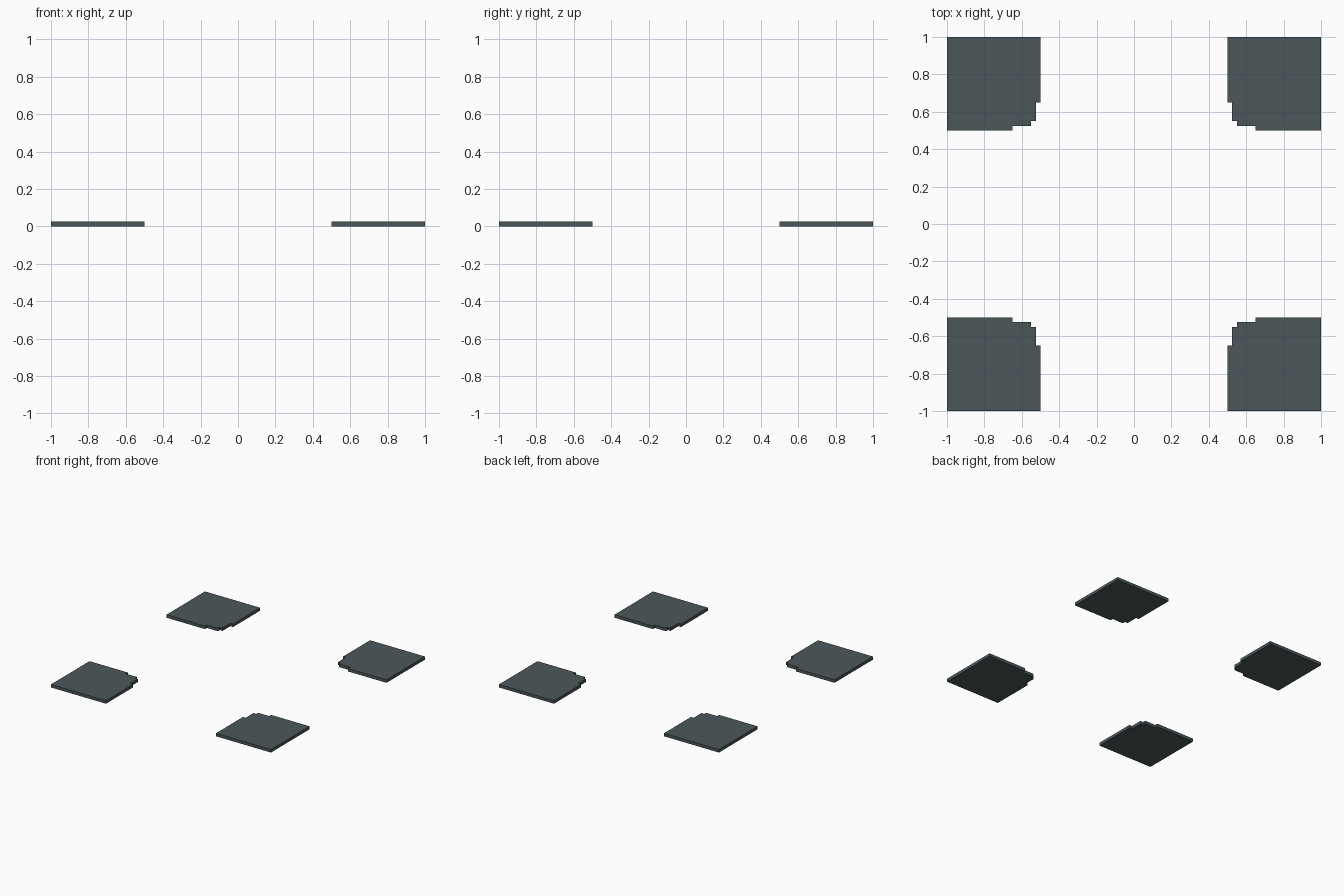
import bpy, bmesh

if "Cube" in bpy.data.objects:
    bpy.data.objects.remove(bpy.data.objects["Cube"])

THICKNESS = 0.025

slate = bpy.data.materials.new("dark_slate_grey")
slate.diffuse_color = (0.071, 0.095, 0.105, 1)
slate.use_nodes = True
slate.node_tree.nodes["Principled BSDF"].inputs["Base Color"].default_value = slate.diffuse_color

# outline of one corner plate, with a stepped inner corner
half = [(1, 0.5), (0.65, 0.5), (0.65, 0.525), (0.55, 0.525), (0.55, 0.55)]
outline = [(1, 1)] + half + [(y, x) for x, y in reversed(half[:-1])]


def corner_plate(name, sx, sy):
    bm = bmesh.new()
    base = bm.faces.new([bm.verts.new((x * sx, y * sy, 0)) for x, y in outline])
    result = bmesh.ops.extrude_face_region(bm, geom=[base], use_keep_orig=True)
    top = [v for v in result["geom"] if isinstance(v, bmesh.types.BMVert)]
    bmesh.ops.translate(bm, verts=top, vec=(0, 0, THICKNESS))
    bmesh.ops.recalc_face_normals(bm, faces=bm.faces)
    mesh = bpy.data.meshes.new(name)
    bm.to_mesh(mesh)
    bm.free()
    mesh.materials.append(slate)
    bpy.context.collection.objects.link(bpy.data.objects.new(name, mesh))


# four plates mirrored about the centre
for sx, side in ((-1, "left"), (1, "right")):
    for sy, end in ((-1, "front"), (1, "back")):
        corner_plate(f"{end}_{side}_corner_plate", sx, sy)
